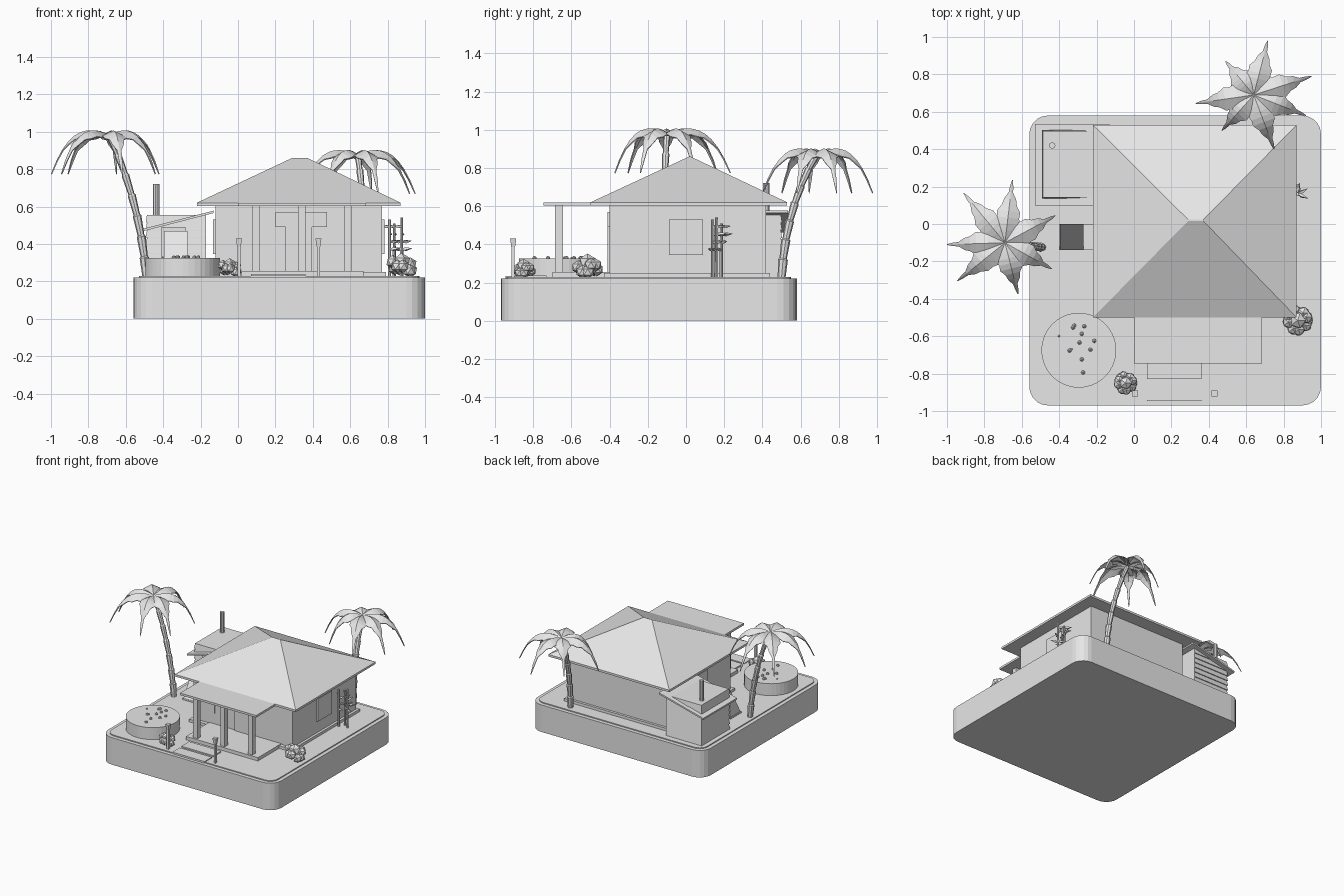
import bpy, bmesh, math, random
from mathutils import Vector

random.seed(4)
cube = bpy.data.objects.get("Cube")
if cube:
    bpy.data.objects.remove(cube, do_unlink=True)

grey = bpy.data.materials.new("plain_grey")
grey.use_nodes = True
grey.diffuse_color = (0.8, 0.8, 0.8, 1)
grey.node_tree.nodes["Principled BSDF"].inputs["Base Color"].default_value = (0.8, 0.8, 0.8, 1)


def finish(name, bm, fix=True):
    if fix:
        bmesh.ops.recalc_face_normals(bm, faces=bm.faces)
    mesh = bpy.data.meshes.new(name)
    bm.to_mesh(mesh)
    bm.free()
    mesh.materials.append(grey)
    ob = bpy.data.objects.new(name, mesh)
    bpy.context.collection.objects.link(ob)
    return ob


def loft(bm, rings):
    """Skin a closed solid over rings of equal point count."""
    vs = [[bm.verts.new(p) for p in r] for r in rings]
    n = len(vs[0])
    for a, b in zip(vs, vs[1:]):
        for i in range(n):
            j = (i + 1) % n
            bm.faces.new((a[i], a[j], b[j], b[i]))
    bm.faces.new(vs[0][::-1])
    bm.faces.new(vs[-1])


def rect(x, y, z):
    return [(x[0], y[0], z), (x[1], y[0], z), (x[1], y[1], z), (x[0], y[1], z)]


def box(name, x, y, z):
    bm = bmesh.new()
    loft(bm, [rect(x, y, z[0]), rect(x, y, z[1])])
    return finish(name, bm)


def tube(bm, path, radii, sides=8):
    """Round tube with horizontal or path-facing rings."""
    rings = []
    for i, p in enumerate(path):
        d = (path[min(i + 1, len(path) - 1)] - path[max(i - 1, 0)]).normalized()
        q = Vector((0, 0, 1)).rotation_difference(d)
        rings.append([p + q @ Vector((radii[i] * math.cos(a), radii[i] * math.sin(a), 0))
                      for a in (math.tau * k / sides for k in range(sides))])
    loft(bm, rings)


def cylinder(name, x, y, z, r, sides):
    bm = bmesh.new()
    tube(bm, [Vector((x, y, z[0])), Vector((x, y, z[1]))], [r, r], sides)
    return finish(name, bm)


def rounded(x, y, z, r, steps=5):
    pts = []
    for k, (cx, cy) in enumerate([(x[1] - r, y[1] - r), (x[0] + r, y[1] - r),
                                  (x[0] + r, y[0] + r), (x[1] - r, y[0] + r)]):
        for s in range(steps + 1):
            a = math.pi / 2 * (k + s / steps)
            pts.append((cx + r * math.cos(a), cy + r * math.sin(a), z))
    return pts


# Ground block with a slightly raised lawn
for name, inset, z in (("ground_block", 0, (0, 0.22)), ("lawn", 0.03, (0.215, 0.228))):
    bm = bmesh.new()
    loft(bm, [rounded((-0.56 + inset, 1 - inset), (-0.97 + inset, 0.58 - inset), h, 0.1 - inset) for h in z])
    finish(name, bm)

# House body, plinth and porch
box("plinth", (-0.14, 0.79), (-0.43, 0.44), (0.22, 0.25))
box("walls", (-0.12, 0.77), (-0.4, 0.42), (0.24, 0.61))
box("porch_floor", (0.02, 0.67), (-0.7, -0.4), (0.22, 0.255))
box("porch_roof", (0, 0.685), (-0.745, -0.4), (0.603, 0.62))
for x in (0.095, 0.34, 0.59):
    box("porch_column", (x - 0.02, x + 0.02), (-0.685, -0.645), (0.25, 0.61))

# Hipped roof
bm = bmesh.new()
ex, ey = (-0.22, 0.87), (-0.5, 0.53)
loft(bm, [rect(ex, ey, 0.603), rect(ex, ey, 0.62), rect((0.29, 0.37), (0.017, 0.023), 0.86)])
finish("main_roof", bm)

# Door, transom and windows
box("door", (0.255, 0.395), (-0.411, -0.395), (0.25, 0.49))
box("transom", (0.2, 0.475), (-0.411, -0.395), (0.49, 0.57))
box("front_window", (-0.07, 0.075), (-0.408, -0.395), (0.345, 0.53))
box("left_window", (0.765, 0.783), (-0.09, 0.09), (0.345, 0.53))
box("right_window", (-0.133, -0.115), (-0.09, 0.09), (0.345, 0.53))

# Steps and lamp posts
box("lower_step", (0.07, 0.36), (-0.945, -0.85), (0.22, 0.234))
box("upper_step", (0.07, 0.36), (-0.83, -0.73), (0.22, 0.238))
for x in (0.005, 0.43):
    box("lamp_post", (x - 0.008, x + 0.008), (-0.913, -0.897), (0.22, 0.39))
    bm = bmesh.new()
    loft(bm, [rect((x - w, x + w), (-0.905 - w, -0.905 + w), z) for w, z in ((0.01, 0.385), (0.016, 0.43))])
    finish("lamp_head", bm)

# Planked shed with a slanted roof and a flue
box("shed_core", (-0.485, -0.17), (0.145, 0.495), (0.22, 0.555))
for i in range(8):
    z = 0.228 + 0.041 * i
    bm = bmesh.new()
    loft(bm, [rect((-0.485 - e, -0.17), (0.145 - e, 0.495 + e), h) for e, h in ((0.008, z), (0.002, z + 0.04))])
    finish("shed_plank", bm)
box("shed_door", (-0.41, -0.28), (0.128, 0.145), (0.228, 0.49))
bm = bmesh.new()
loft(bm, [[(-0.53, y, 0.462), (-0.13, y, 0.565), (-0.13, y, 0.578), (-0.53, y, 0.475)] for y in (0.1, 0.535)])
finish("shed_roof", bm)
cylinder("flue", -0.437, 0.42, (0.54, 0.72), 0.017, 10)

# Side landing and leaning hatch
box("side_landing", (-0.4, -0.12), (-0.14, 0), (0.22, 0.24))
bm = bmesh.new()
loft(bm, [[(x, -0.14, 0.235), (x, 0, 0.235), (x, 0, 0.47)] for x in (-0.395, -0.27)])
finish("side_hatch", bm)

# Round tub with pebbles on the surface
cylinder("tub", -0.295, -0.675, (0.22, 0.325), 0.2, 40)
bm = bmesh.new()
for i in range(12):
    a, d = random.uniform(0, math.tau), random.uniform(0.03, 0.14)
    made = bmesh.ops.create_icosphere(bm, subdivisions=1, radius=random.choice((0.006, 0.012)))
    bmesh.ops.translate(bm, verts=made["verts"], vec=(-0.295 + d * math.cos(a), -0.675 + d * math.sin(a), 0.328))
finish("tub_pebbles", bm)

# Bushes made of faceted clumps
for cx, cy, r in ((-0.045, -0.85, 0.062), (0.875, -0.515, 0.08)):
    bm = bmesh.new()
    for i in range(10):
        a, up = i * 2.4, 0.28 + 0.12 * (i % 5)
        made = bmesh.ops.create_icosphere(bm, subdivisions=1, radius=r * 0.45)
        p = (cx + r * 0.62 * math.cos(a), cy + r * 0.62 * math.sin(a), 0.228 + r * up * 1.25)
        bmesh.ops.translate(bm, verts=made["verts"], vec=p)
    made = bmesh.ops.create_icosphere(bm, subdivisions=1, radius=r * 0.6)
    bmesh.ops.translate(bm, verts=made["verts"], vec=(cx, cy, 0.228 + r * 0.95))
    finish("bush", bm)

# Bamboo stalks with pointed leaves
bm = bmesh.new()
for x, y, top in ((0.81, 0.14, 0.53), (0.835, 0.185, 0.51), (0.875, 0.16, 0.54)):
    tube(bm, [Vector((x, y, 0.22)), Vector((x, y, top))], [0.009, 0.008], 7)
    for k in range(4):
        z, a = 0.37 + 0.04 * k, 0.9 * k - 0.4
        s = Vector((x, y, z))
        d = Vector((math.cos(a), math.sin(a), 0.1)) * 0.06
        tube(bm, [s, s + d * 0.4, s + d], [0.004, 0.011, 0.001], 4)
finish("bamboo", bm)


# Palms with a ringed trunk and folded, arching fronds
def palm(base, bend, crown, tips):
    base, bend, crown = Vector(base), Vector(bend), Vector(crown)
    bm = bmesh.new()
    path, radii = [], []
    n = 7
    for i in range(n):
        for t, w in ((i / n, 0.85), ((i + 0.93) / n, 1.12)):
            path.append(base * (1 - t) ** 2 + bend * 2 * t * (1 - t) + crown * t * t)
            radii.append((0.024 - 0.008 * t) * w)
    tube(bm, path, radii, 8)
    finish("palm_trunk", bm)

    bm = bmesh.new()
    widths = (0.012, 0.04, 0.052, 0.071, 0.06, 0.062, 0.04, 0.032, 0.012, 0.009, 0.002)
    for tx, ty in tips:
        out = Vector((tx - crown.x, ty - crown.y, 0))
        side = Vector((-out.y, out.x, 0)).normalized()
        rows = []
        for i, w in enumerate(widths):
            t = i / (len(widths) - 1)
            mid = crown + out * t + Vector((0, 0, 0.1 * t - 0.31 * t ** 3))
            drop = Vector((0, 0, -0.5 * w))
            rows.append([bm.verts.new(p) for p in (mid + side * w + drop, mid, mid - side * w + drop)])
        for a, b in zip(rows, rows[1:]):
            for k in (0, 1):
                bm.faces.new((a[k], b[k], b[k + 1], a[k + 1]))
    bmesh.ops.recalc_face_normals(bm, faces=bm.faces)
    for f in bm.faces:
        if f.normal.z < 0:
            f.normal_flip()
    ob = finish("palm_fronds", bm, False)
    thick = ob.modifiers.new("thickness", "SOLIDIFY")
    thick.thickness = 0.006


palm((0.69, 0.5, 0.22), (0.68, 0.52, 0.6), (0.64, 0.69, 0.88),
     [(0.33, 0.645), (0.49, 0.87), (0.715, 0.98), (0.95, 0.79), (0.92, 0.58), (0.75, 0.4), (0.47, 0.5)])
palm((-0.49, -0.125, 0.22), (-0.52, -0.12, 0.62), (-0.69, -0.1, 0.985),
     [(-0.65, 0.235), (-0.91, 0.165), (-1, -0.11), (-0.945, -0.305), (-0.62, -0.375), (-0.44, -0.24), (-0.42, 0.045)])
